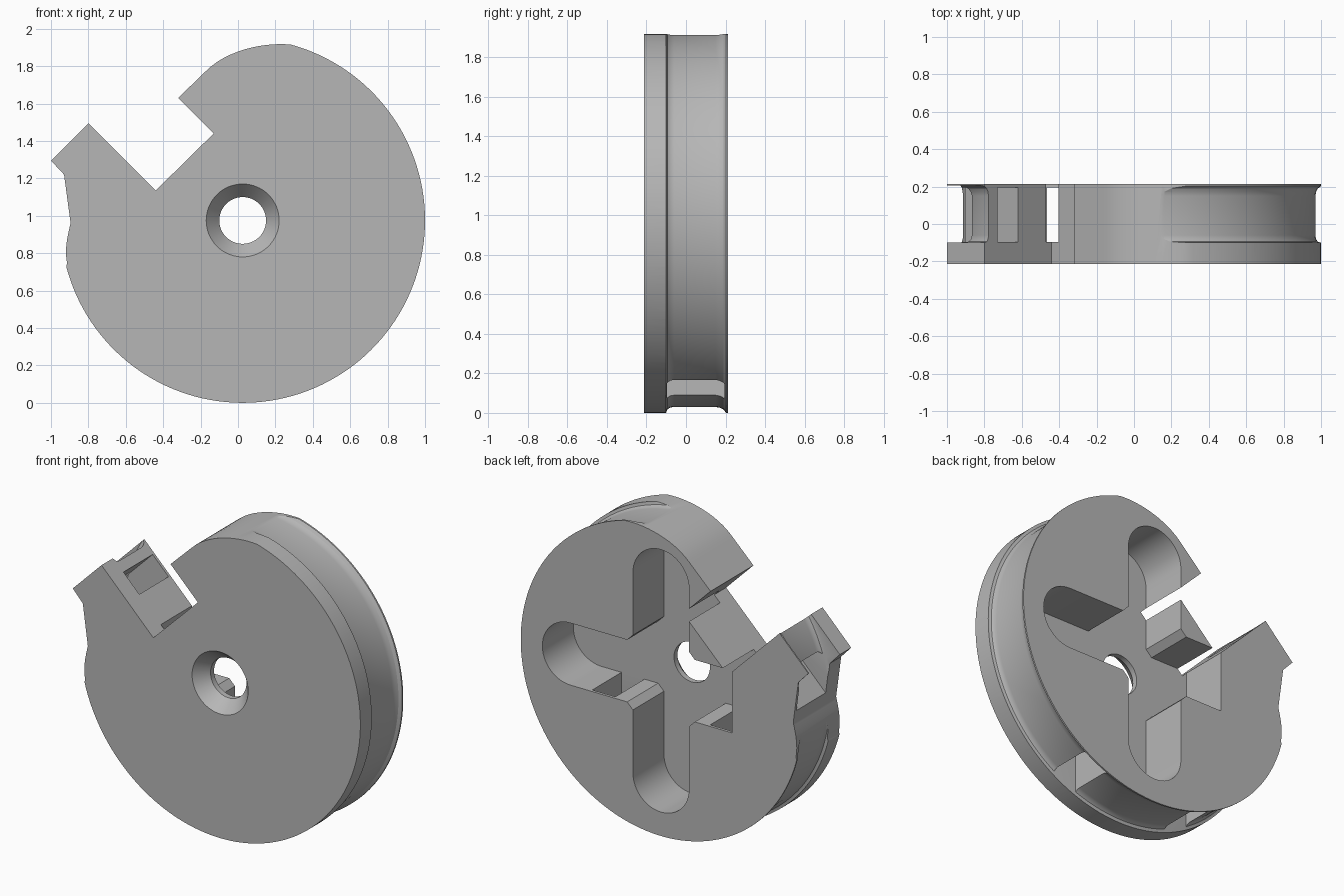
import bpy, bmesh
from math import cos, sin, pi, radians
from mathutils import Vector
from mathutils.geometry import interpolate_bezier

cube = bpy.data.objects.get("Cube")
if cube:
    bpy.data.objects.remove(cube, do_unlink=True)

CX, CZ, R = 0.025, 0.975, 0.975   # wheel centre and radius
HALF = 0.213                      # half thickness
FLOOR, LID = -0.095, 0.195        # depth limits of the inner cavities
ARM, REACH = 0.195, 0.63          # half width and reach of the cross slots

grey = bpy.data.materials.new("plain grey")
grey.use_nodes = True
grey.diffuse_color = (0.47, 0.47, 0.47, 1)
grey.node_tree.nodes["Principled BSDF"].inputs["Base Color"].default_value = grey.diffuse_color


def finish(name, bm):
    bmesh.ops.remove_doubles(bm, verts=bm.verts, dist=1e-5)
    bmesh.ops.recalc_face_normals(bm, faces=bm.faces)
    mesh = bpy.data.meshes.new(name)
    bm.to_mesh(mesh)
    bm.free()
    mesh.materials.append(grey)
    ob = bpy.data.objects.new(name, mesh)
    bpy.context.collection.objects.link(ob)
    return ob


def prism(name, outline, y0, y1):
    """Extrude an xz outline from y0 to y1."""
    bm = bmesh.new()
    face = bm.faces.new([bm.verts.new((x, y0, z)) for x, z in outline])
    ext = bmesh.ops.extrude_face_region(bm, geom=[face])
    verts = [v for v in ext["geom"] if isinstance(v, bmesh.types.BMVert)]
    bmesh.ops.translate(bm, verts=verts, vec=(0, y1 - y0, 0))
    return finish(name, bm)


def lathe(name, profile, steps=128):
    """Turn a closed (radius, y) profile around the wheel axis."""
    bm = bmesh.new()
    rings = []
    for i in range(steps):
        a = 2 * pi * i / steps
        rings.append([bm.verts.new((CX + r * cos(a), y, CZ + r * sin(a))) for r, y in profile])
    n = len(profile)
    for i in range(steps):
        p, q = rings[i], rings[(i + 1) % steps]
        for j in range(n):
            k = (j + 1) % n
            bm.faces.new((p[j], p[k], q[k], q[j]))
    return finish(name, bm)


def arc(cx, cz, r, start, end, steps):
    angles = [radians(start + (end - start) * i / steps) for i in range(steps + 1)]
    return [(cx + r * cos(a), cz + r * sin(a)) for a in angles]


def bezier(*pts):
    return [(p.x, p.y) for p in interpolate_bezier(*[Vector(p) for p in pts], 14)]


def box(x0, x1, z0, z1):
    return [(x0, z0), (x1, z0), (x1, z1), (x0, z1)]


# Wheel body: round rim, eased top lobe, square notch, tab and eased left side
outline = arc(CX, CZ, R, 194.7, 434.8, 100)
outline += bezier((0.28, 1.915), (0.16, 1.928), (-0.05, 1.895), (-0.17, 1.775))[1:]
outline += [(-0.32, 1.63), (-0.13, 1.44), (-0.44, 1.135), (-0.80, 1.495), (-1.0, 1.295), (-0.93, 1.22)]
outline += bezier((-0.895, 0.96), (-0.915, 0.88), (-0.93, 0.81), (-0.91, 0.73))[:-1]
wheel = prism("wheel_body", outline, -HALF, HALF)

cutters = []

# Rim groove
cutters.append(lathe("rim_groove", [
    (1.1, -0.1), (0.972, -0.1), (0.957, -0.094), (0.948, -0.08), (0.945, -0.06),
    (0.945, 0.15), (0.949, 0.172), (0.958, 0.19), (0.978, 0.205), (1.1, 0.205)]))

# Centre bore with a countersunk front
cutters.append(lathe("centre_bore", [
    (0, -0.3), (0.195, -0.3), (0.195, -HALF), (0.125, -0.13), (0.125, 0), (0, 0)], 64))

# Cross slots open at the back, with bevelled inner corners
upright = arc(CX, CZ + REACH, ARM, 0, 180, 24) + arc(CX, CZ - REACH, ARM, 180, 360, 24)
cutters.append(prism("upright_slot", upright, FLOOR, 0.3))
level = arc(CX + REACH, CZ, ARM, -90, 90, 24) + [(-0.47, CZ + ARM), (-0.47, CZ - ARM)]
cutters.append(prism("level_slot", level, FLOOR, 0.3))
cutters.append(prism("corner_bevels", arc(CX, CZ, 0.43, 0, 270, 3), FLOOR, 0.3))

# Two shafts from the level slot down through the rim
for side in (-1, 1):
    a, b = sorted((CX + side * 0.33, CX + side * 0.49))
    cutters.append(prism("rim_shaft", box(a, b, -0.1, 0.9), FLOOR, LID))

# Slanted channel through the tab, from the notch to the left side
channel = [(-0.68, 1.475), (-0.57, 1.365), (-1.07, 0.865), (-1.18, 0.975)]
cutters.append(prism("tab_channel", channel, FLOOR, LID))

# Carve every cutter out of the body
bpy.ops.object.select_all(action="DESELECT")
wheel.select_set(True)
bpy.context.view_layer.objects.active = wheel
for cutter in cutters:
    cutter.hide_render = True
    mod = wheel.modifiers.new(cutter.name, "BOOLEAN")
    mod.operation = "DIFFERENCE"
    mod.solver = "EXACT"
    mod.object = cutter
    bpy.ops.object.modifier_apply(modifier=mod.name)
    bpy.data.objects.remove(cutter, do_unlink=True)

bpy.ops.object.shade_smooth_by_angle(angle=radians(25))
